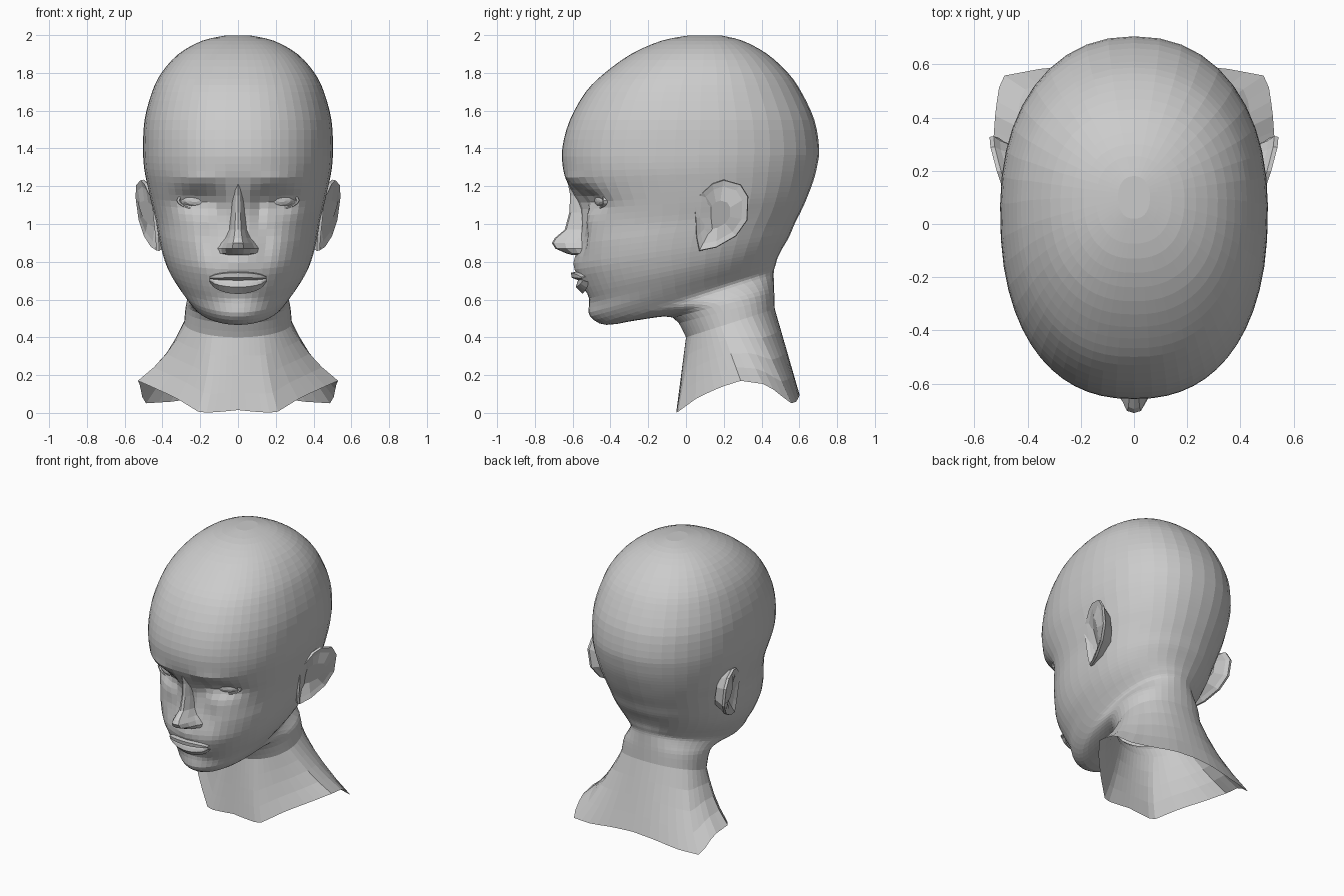
import bpy, bmesh
from math import sin, cos, pi, exp, sqrt
from mathutils import Vector

if "Cube" in bpy.data.objects:
    bpy.data.objects.remove(bpy.data.objects["Cube"])


def skin(name, rings, closed=True, cap_start=False, cap_end=False, mirror=False):
    """Bridge equal-length point rings into a flat-shaded skin."""
    bm = bmesh.new()
    rows = [[bm.verts.new(p) for p in r] for r in rings]
    n = len(rows[0])
    for a, b in zip(rows, rows[1:]):
        for i in range(n if closed else n - 1):
            j = (i + 1) % n
            bm.faces.new((a[i], a[j], b[j], b[i]))
    if cap_start:
        bm.faces.new(rows[0][::-1])
    if cap_end:
        bm.faces.new(rows[-1])
    bmesh.ops.recalc_face_normals(bm, faces=bm.faces)
    me = bpy.data.meshes.new(name)
    bm.to_mesh(me)
    bm.free()
    ob = bpy.data.objects.new(name, me)
    bpy.context.collection.objects.link(ob)
    if mirror:
        add_mirror(ob)
    return ob


def add_mirror(ob):
    ob.modifiers.new("mirror", 'MIRROR')


def smooth_keys(keys, sub):
    """Catmull-Rom interpolation through the key rows."""
    out = []
    for i in range(len(keys) - 1):
        p = [keys[max(i - 1, 0)], keys[i], keys[i + 1], keys[min(i + 2, len(keys) - 1)]]
        for s in range(sub):
            t = s / sub
            out.append([0.5 * (2 * b + (c - a) * t + (2 * a - 5 * b + 4 * c - d) * t * t
                               + (3 * b - a - 3 * c + d) * t ** 3) for a, b, c, d in zip(*p)])
    return out + [list(keys[-1])]


# Head sections: front z, front y, back z, back y, half width
HEAD = [
    (1.999, 0.02, 1.999, 0.18, 0.06), (1.97, -0.13, 1.97, 0.30, 0.19),
    (1.90, -0.29, 1.90, 0.43, 0.315), (1.80, -0.43, 1.80, 0.54, 0.405),
    (1.70, -0.53, 1.70, 0.61, 0.455), (1.55, -0.615, 1.55, 0.68, 0.495),
    (1.40, -0.655, 1.40, 0.705, 0.503), (1.28, -0.648, 1.31, 0.695, 0.497),
    (1.18, -0.61, 1.23, 0.675, 0.48), (1.08, -0.565, 1.15, 0.645, 0.46),
    (0.97, -0.555, 1.08, 0.615, 0.437), (0.86, -0.575, 1.00, 0.575, 0.42),
    (0.76, -0.58, 0.93, 0.545, 0.40), (0.66, -0.545, 0.87, 0.51, 0.37),
    (0.58, -0.512, 0.82, 0.485, 0.33), (0.51, -0.50, 0.785, 0.475, 0.29),
    (0.466, -0.42, 0.75, 0.465, 0.255), (0.495, -0.23, 0.70, 0.465, 0.26),
    (0.505, -0.07, 0.64, 0.467, 0.275), (0.40, 0.0, 0.55, 0.47, 0.285)]

# Face relief: x, z, x radius, z radius, y shift
RELIEF = [
    (0.22, 1.125, 0.105, 0.06, 0.065), (0.10, 1.08, 0.04, 0.10, 0.03),
    (0.20, 1.24, 0.13, 0.035, -0.015), (0.27, 0.97, 0.10, 0.08, -0.012),
    (0.14, 0.90, 0.05, 0.09, 0.02), (0.0, 0.62, 0.10, 0.03, 0.012),
    (0.0, 0.79, 0.05, 0.05, -0.015), (0.0, 0.53, 0.10, 0.05, -0.008)]

SEG = 48


def head_ring(zf, yf, zb, yb, w):
    ring = []
    yc = yf + 0.52 * (yb - yf)
    nf = 2.0 + 0.32 * min(max((zf - 0.5) / 0.4, 0), 1)
    for i in range(SEG):
        a = 2 * pi * i / SEG
        a -= 0.25 * sin(a)                      # more columns on the face
        c, s = cos(a), sin(a)
        n = nf if c > 0 else 2.2
        x = w * (1 if s > 0 else -1) * abs(s) ** (2 / n)
        d = abs(c) ** (2 / n)
        y = yc - (yc - yf) * d if c > 0 else yc + (yb - yc) * d
        z = zf + (zb - zf) * (y - yf) / (yb - yf)
        if y < -0.25:
            for bx, bz, rx, rz, dy in RELIEF:
                y += dy * exp(-((abs(x) - bx) / rx) ** 2 - ((z - bz) / rz) ** 2)
        ring.append(Vector((x, y, z)))
    return ring


# Ragged open lower edge of the neck, front centre to back centre
EDGE = [(0, -.05, .015), (.10, -.05, .005), (.20, -.05, 0), (.33, .06, .08), (.45, .18, .135),
        (.53, .29, .17), (.52, .43, .15), (.50, .555, .05), (.34, .585, .06), (.16, .60, .09), (0, .60, .10)]


def edge_point(u):
    k = min(int(u * (len(EDGE) - 1)), len(EDGE) - 2)
    return Vector(EDGE[k]).lerp(Vector(EDGE[k + 1]), u * (len(EDGE) - 1) - k)


# Head and neck as one continuous skin
rings = [head_ring(*k) for k in smooth_keys(HEAD, 3)]
throat, base = rings[-1], []
for i in range(SEG):
    u = 2 * i / SEG
    p = edge_point(u if u <= 1 else 2 - u)
    base.append(p if u <= 1 else Vector((-p.x, p.y, p.z)))
for t in (0.25, 0.5, 0.75, 1):
    ring = [a.lerp(b, t) for a, b in zip(throat, base)]
    for p in ring:
        p.x *= 1 - 0.25 * t * (1 - t)           # concave neck sides
    rings.append(ring)
skin("head_and_neck", rings, cap_start=True)

# Nose: z, ridge y, half width, root y
NOSE = [(1.23, -.628, .03, -.58), (1.15, -.613, .032, -.54), (1.06, -.618, .038, -.51),
        (.97, -.642, .046, -.51), (.925, -.695, .06, -.52), (.90, -.71, .075, -.53),
        (.87, -.692, .088, -.54), (.845, -.635, .085, -.545), (.835, -.60, .06, -.55)]
skin("nose", [[(-w * 1.3, r, z), (-w, (r * 1.4 + y * .6) / 2, z), (-w * .75, (r + y * 1.6) / 2.6, z),
               (-w * .35, y + .008, z), (0, y, z), (w * .35, y + .008, z),
               (w * .75, (r + y * 1.6) / 2.6, z), (w, (r * 1.4 + y * .6) / 2, z), (w * 1.3, r, z)]
              for z, y, w, r in NOSE], closed=False, cap_end=True)

# Lips: cross-sections swept across the mouth
lips = []
for i in range(13):
    x = 0.15 * (i - 6) / 6
    k = sqrt(max(1 - (x / 0.152) ** 2, 0))
    y = -0.583 + 1.5 * x * x
    lips.append([(x, y + .02, .715 + .035 * k), (x, y - .026 * k, .715 + .027 * k), (x, y - .022 * k, .712 + .004 * k),
                 (x, y + .012 * k, .712 - .010 * k), (x, y + .006 * k, .710 - .022 * k),
                 (x, y + .006 - .006 * k, .708 - .042 * k), (x, y + .035, .705 - .075 * k)])
skin("lips", lips, closed=False)

# Eyes: shallow almond shells with lid rims, turned to follow the face
EYE, TURN = Vector((0.222, -0.448, 1.125)), 0.28


def eye_ring(size, depth):
    ring = []
    for i in range(16):
        a = 2 * pi * i / 16
        x, y = 0.088 * size * cos(a), depth
        z = size * (0.047 if sin(a) > 0 else 0.04) * sin(a) * (0.75 + 0.25 * abs(sin(a)))
        ring.append(EYE + Vector((x * cos(TURN) - y * sin(TURN), x * sin(TURN) + y * cos(TURN), z)))
    return ring


skin("eye", [eye_ring(1, .01), eye_ring(.9, -.008), eye_ring(.6, -.024), eye_ring(.25, -.03)],
     cap_end=True, mirror=True)
skin("eyelid", [eye_ring(1.3, .015), eye_ring(1.15, -.016), eye_ring(1.0, -.018), eye_ring(.95, .01)],
     mirror=True)

# Ears: flaring shells built from one side outline (y, z)
EAR = [(.04, 1.13), (.09, 1.17), (.14, 1.215), (.20, 1.235), (.29, 1.21), (.33, 1.145),
       (.325, 1.02), (.265, .935), (.16, .875), (.07, .857), (.055, .93), (.05, 1.03)]


def ear_ring(scale, shift):
    ring = []
    for y, z in EAR:
        x = .458 + .29 * (y - .07) + .12 * (z - 1.1) + shift
        ring.append((x, .17 + (y - .17) * scale, 1.05 + (z - 1.05) * scale))
    return ring


skin("ear", [ear_ring(.72, -.10), ear_ring(.9, -.035), ear_ring(1, -.012), ear_ring(.98, .004),
             ear_ring(.8, -.006), ear_ring(.4, -.016)], cap_start=True, cap_end=True, mirror=True)
